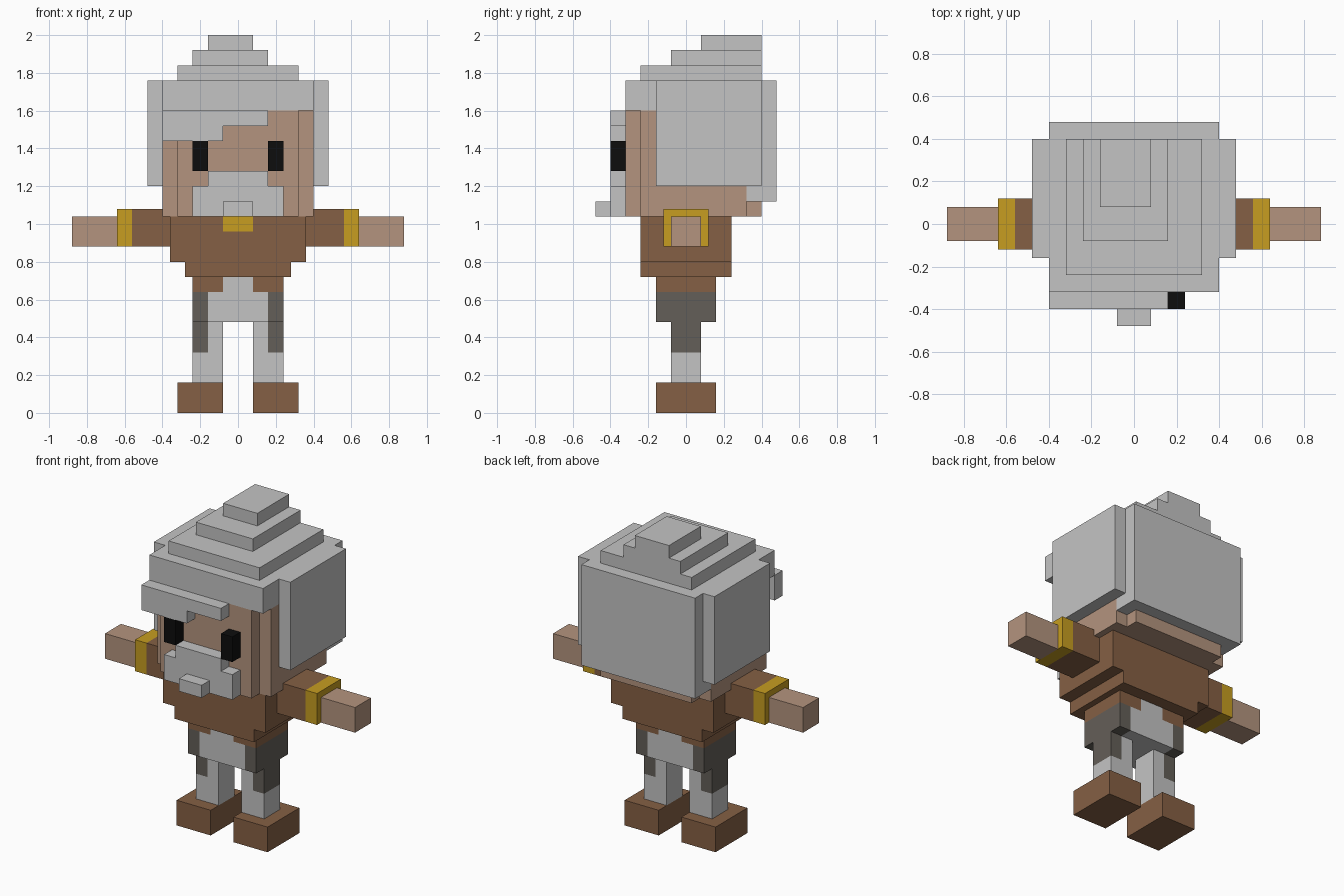
import bpy
import bmesh
from mathutils import Vector

cube = bpy.data.objects.get("Cube")
if cube:
    bpy.data.objects.remove(cube, do_unlink=True)


def material(name, rgb, roughness=0.8):
    m = bpy.data.materials.new(name)
    m.use_nodes = True
    m.diffuse_color = (*rgb, 1)
    bsdf = m.node_tree.nodes["Principled BSDF"]
    bsdf.inputs["Base Color"].default_value = (*rgb, 1)
    bsdf.inputs["Roughness"].default_value = roughness
    return m


GREY = material("light_grey", (0.55, 0.55, 0.55))
SKIN = material("skin", (0.456, 0.296, 0.209))
BROWN = material("leather_brown", (0.235, 0.117, 0.058))
GOLD = material("gold", (0.571, 0.337, 0.015))
DARK = material("dark_grey", (0.127, 0.114, 0.098))
BLACK = material("black", (0.004, 0.004, 0.004))


def block(name, x, y, z, mats, cuts=(), rule=None):
    """Box from ranges; cuts are (axis, value) planes, rule picks each face's material."""
    bm = bmesh.new()
    bmesh.ops.create_cube(bm, size=1)
    for v in bm.verts:
        v.co = [r[0] if c < 0 else r[1] for c, r in zip(v.co, (x, y, z))]
    for axis, value in cuts:
        normal = Vector((0, 0, 0))
        normal[axis] = 1
        bmesh.ops.bisect_plane(bm, geom=bm.verts[:] + bm.edges[:] + bm.faces[:],
                               plane_co=normal * value, plane_no=normal)
    bm.normal_update()
    if rule:
        for f in bm.faces:
            f.material_index = rule(f.calc_center_median(), f.normal)
    mesh = bpy.data.meshes.new(name)
    bm.to_mesh(mesh)
    bm.free()
    for m in mats:
        mesh.materials.append(m)
    ob = bpy.data.objects.new(name, mesh)
    bpy.context.collection.objects.link(ob)
    return ob


def pair(name, x, *args, **kw):
    block("left_" + name, x, *args, **kw)
    block("right_" + name, (-x[1], -x[0]), *args, **kw)


def wide(half):
    return (-half, half)


# Head, with stepped corners
block("head_core", wide(.32), (-.32, .40), (1.04, 1.6), [SKIN])
block("head_sides", wide(.40), (-.24, .32), (1.04, 1.6), [SKIN])

# Hair: cap, back, sides and stepped crown
block("hair_cap", wide(.40), (-.32, .40), (1.6, 1.76), [GREY])
block("hair_back", wide(.40), (.32, .48), (1.12, 1.76), [GREY])
pair("hair_side", (.40, .48), (-.16, .40), (1.2, 1.76), [GREY])
crown = [((-.32, .32), -.24), ((-.24, .16), -.08), ((-.16, .08), .08)]
for i, (x, front) in enumerate(crown):
    base = 1.76 + .08 * i
    block(f"hair_crown_{i + 1}", x, (front, .40), (base, base + .08), [GREY])

# Fringe, eyes, beard and chin tuft
FACE = (-.40, -.32)
block("fringe_upper", (-.40, .16), FACE, (1.52, 1.6), [GREY])
block("fringe_lower", (-.40, -.08), FACE, (1.44, 1.52), [GREY])
pair("eye", (.16, .24), FACE, (1.28, 1.44), [BLACK])
block("moustache", wide(.16), FACE, (1.2, 1.28), [GREY])
block("beard", wide(.24), FACE, (1.04, 1.2), [GREY])
block("beard_tuft", wide(.08), (-.48, -.40), (1.04, 1.12), [GREY])


# Torso with a gold clasp on the front
def clasp(c, n):
    return int(n.y < -.5 and abs(c.x) < .08 and c.z > .96)


block("torso", wide(.36), wide(.24), (.80, 1.04), [BROWN, GOLD],
      cuts=[(0, -.08), (0, .08), (2, .96)], rule=clasp)
block("waist", wide(.28), wide(.24), (.72, .80), [BROWN])

# Arms
pair("sleeve", (.34, .56), wide(.12), (.88, 1.08), [BROWN])
pair("cuff", (.56, .64), wide(.12), (.88, 1.08), [GOLD])
pair("hand", (.64, .88), wide(.08), (.88, 1.04), [SKIN])


# Hips and legs with a tunic hem and dark outer strips
def trousers(c, n):
    if c.z > .64 and abs(c.x) > .08:
        return 2
    return int(c.z > .32 and abs(c.x) > .16)


TROUSERS = [GREY, DARK, BROWN]
block("hips", wide(.24), wide(.16), (.48, .72), TROUSERS,
      cuts=[(0, s * v) for s in (-1, 1) for v in (.08, .16)] + [(2, .64)],
      rule=trousers)
pair("leg", (.08, .24), wide(.08), (.16, .48), TROUSERS,
     cuts=[(0, -.16), (0, .16), (2, .32)], rule=trousers)
pair("boot", (.08, .32), wide(.16), (0, .16), [BROWN])
